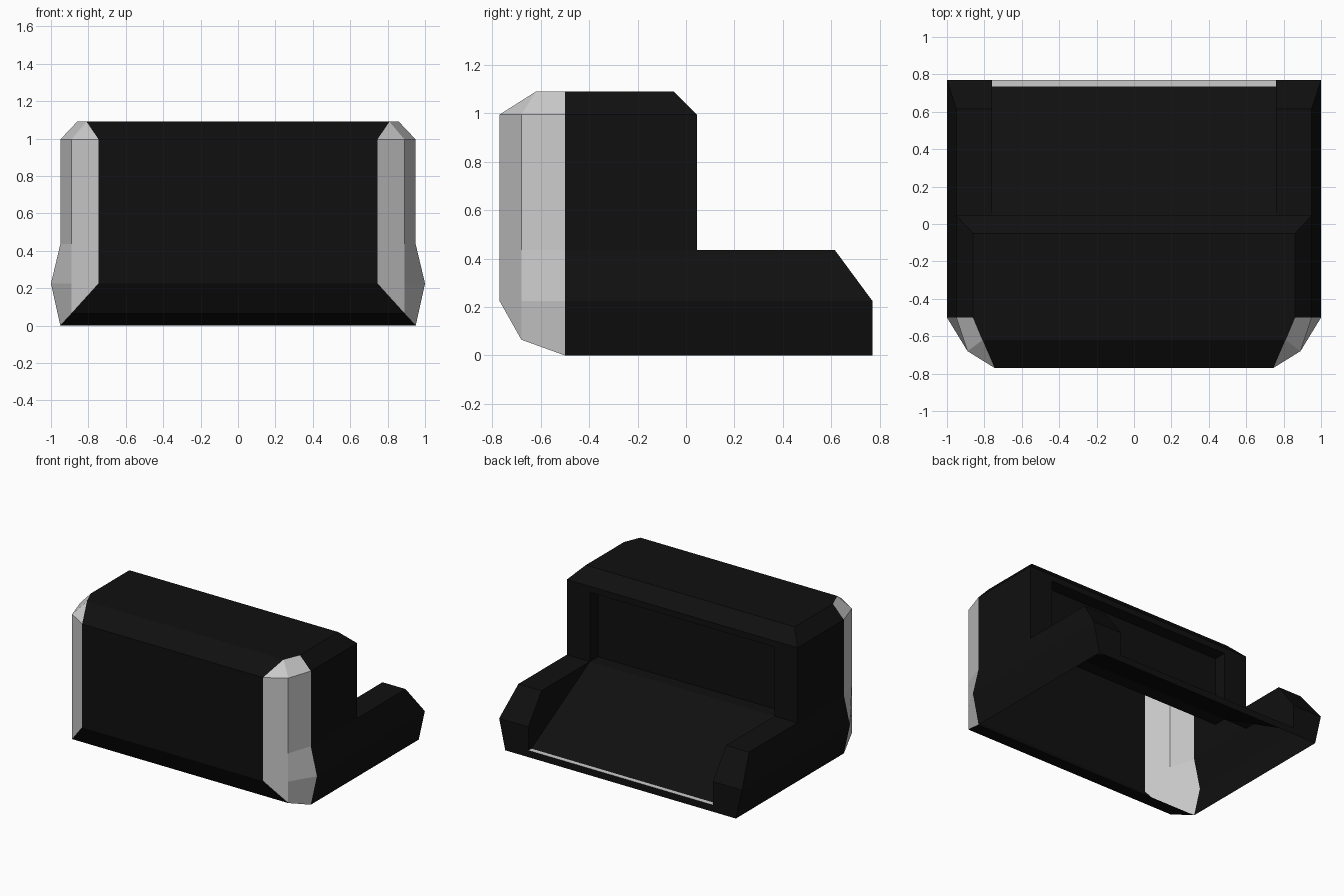
import bpy, bmesh
from mathutils import Vector

if "Cube" in bpy.data.objects:
    bpy.data.objects.remove(bpy.data.objects["Cube"])

black = bpy.data.materials.new("black")
black.diffuse_color = (0.005, 0.005, 0.005, 1)
black.use_nodes = True
black.node_tree.nodes["Principled BSDF"].inputs["Base Color"].default_value = black.diffuse_color


def mx(p):
    return (-p[0], p[1], p[2])


def skin(a, b):
    """Faces bridging two point rows."""
    return [[a[i], a[i + 1], b[i + 1], b[i]] for i in range(len(a) - 1)]


def span(row):
    """Faces from a row on the right across to its mirror on the left."""
    return skin(row, [mx(p) for p in row])


def both(faces):
    return faces + [[mx(p) for p in f] for f in faces]


def part(name, faces, inside, mat=black):
    """Make an object whose faces point away from a point inside the shell."""
    bm = bmesh.new()
    for f in faces:
        pts = list(dict.fromkeys(f))
        if len(pts) < 3:
            continue
        face = bm.faces.new([bm.verts.new(p) for p in pts])
        face.normal_update()
        ref = Vector(inside)
        if face.calc_center_median().x < 0:
            ref.x = -ref.x
        if face.normal.dot(face.calc_center_median() - ref) < 0:
            face.normal_flip()
    bmesh.ops.remove_doubles(bm, verts=bm.verts, dist=0.0005)
    me = bpy.data.meshes.new(name)
    bm.to_mesh(me)
    bm.free()
    if mat:
        me.materials.append(mat)
    ob = bpy.data.objects.new(name, me)
    bpy.context.collection.objects.link(ob)
    return ob


# Heights: belt line, shoulder line, upper bevel, roof
BELT, SHOULDER, EAVE, ROOF = 0.225, 0.435, 0.995, 1.09
IN = 0.76     # half width between the arms
WALL = 0.045  # rear face of the tall block
END = 0.77    # rear end

# Front panel, curling under at the bottom
part("front_panel", span([(0.81, -0.62, ROOF), (0.745, -END, EAVE), (0.745, -END, BELT),
                          (0.89, -0.68, 0.065), (0.95, -0.5, 0)]), (0, -0.3, 0.5))

# Roof with rear bevel and the rim above the recess
part("roof", span([(0.81, -0.62, ROOF), (0.86, -0.5, ROOF), (0.86, -0.05, ROOF),
                   (0.95, WALL, EAVE), (0.95, WALL, 0.95)]), (0, -0.3, 0.5))

# Grey faceted front corner posts
side = [(0.95, -0.5, 0), (1, -0.5, BELT), (0.95, -0.5, SHOULDER), (0.95, -0.5, EAVE), (0.86, -0.5, ROOF)]
mid = [(0.89, -0.68, z) for z in (0.065, BELT, SHOULDER, EAVE)] + [(0.81, -0.62, ROOF)]
front = [(0.745, -END, z) for z in (BELT, BELT, SHOULDER, EAVE)] + [(0.81, -0.62, ROOF)]
part("corner_posts", both(skin(side, mid) + skin(mid, front)), (0.3, -0.2, 0.5), None)

# Outer side walls
rear = [(0.95, END, 0), (1, END, BELT), (0.95, 0.615, SHOULDER)]
upper = [(0.95, WALL, SHOULDER), (0.95, WALL, EAVE), (0.86, -0.05, ROOF)]
part("side_walls", both(skin(side[:3], rear) + skin(side[2:], upper)), (0.3, -0.2, 0.5))

# Arms: tops, rear ends, inner walls and recess cheeks
outer = [(0.95, WALL, 0.95), upper[0], rear[2], rear[1], rear[0]]
inner = [(IN, p[1], p[2]) for p in outer]
cheek = [(IN, WALL, 0.95), (IN, -0.05, 0.95), (IN, -0.05, SHOULDER), (IN, WALL, SHOULDER)]
inner_wall = [(IN, WALL, SHOULDER), (IN, 0.615, SHOULDER), (IN, END, BELT),
              (IN, END, 0.05), (IN, 0.735, 0.05)]
part("arms", both(skin(outer, inner) + [cheek, inner_wall]), (0.85, -0.2, 0.1))

# Recessed panel in the rear of the tall block
part("rear_recess", span(cheek[:3]), (0, -0.4, 1.0))

# Sloping ramp between the arms
part("ramp", span([cheek[2], cheek[3], (IN, 0.735, 0.05)]), (0, -0.4, 0.1))

# Rear sill with its grey top strip
part("rear_sill", span([(IN, END, 0.05), (IN, END, 0)]), (0, 0, 0))
part("sill_strip", span([(IN, 0.735, 0.05), (IN, END, 0.05)]), (0, 0, 0), None)
